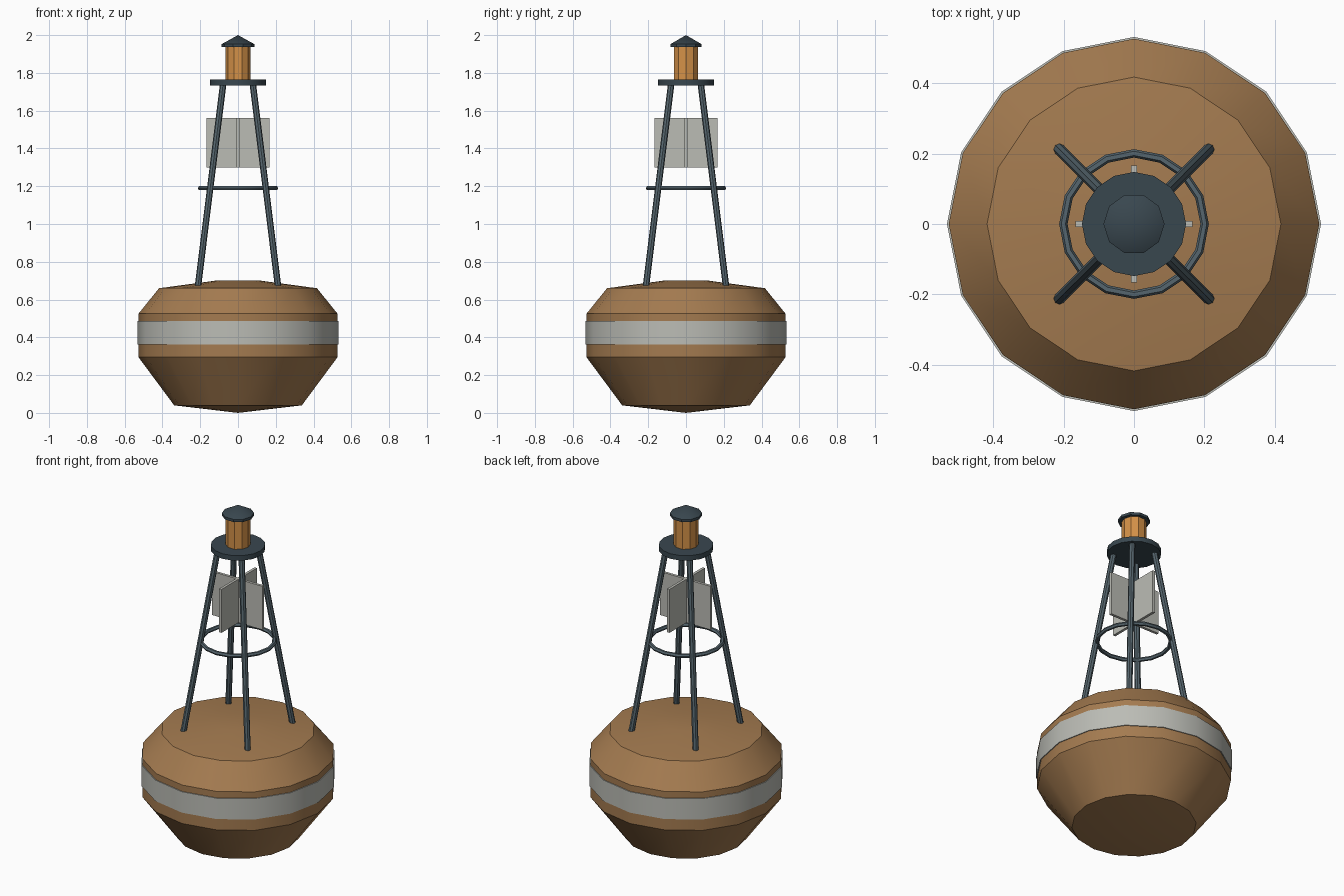
import bpy, bmesh, math
from mathutils import Vector

if "Cube" in bpy.data.objects:
    bpy.data.objects.remove(bpy.data.objects["Cube"])


def material(name, r, g, b):
    m = bpy.data.materials.new(name)
    lin = [((c / 255 + 0.055) / 1.055) ** 2.4 for c in (r, g, b)]
    m.diffuse_color = (*lin, 1)
    m.use_nodes = True
    m.node_tree.nodes["Principled BSDF"].inputs["Base Color"].default_value = m.diffuse_color
    return m


HULL = material("ochre paint", 164, 123, 80)
PALE = material("pale grey", 187, 188, 181)
LAMP = material("amber glass", 212, 145, 72)
STEEL = material("blue grey steel", 86, 102, 110)
DARK = material("dark slate", 57, 71, 79)


def finish(name, bm, mat):
    bmesh.ops.recalc_face_normals(bm, faces=bm.faces)
    me = bpy.data.meshes.new(name)
    bm.to_mesh(me)
    bm.free()
    me.materials.append(mat)
    ob = bpy.data.objects.new(name, me)
    bpy.context.collection.objects.link(ob)
    bpy.ops.object.select_all(action='DESELECT')
    ob.select_set(True)
    bpy.context.view_layer.objects.active = ob
    bpy.ops.object.shade_smooth_by_angle(angle=math.radians(30))
    return ob


def lathe(name, profile, sides, mat, closed=False):
    """Revolve (radius, z) points around z; radius 0 makes a pole."""
    bm = bmesh.new()
    rings = []
    for r, z in profile:
        if r == 0:
            rings.append([bm.verts.new((0, 0, z))] * sides)
        else:
            rings.append([bm.verts.new((r * math.cos(math.tau * i / sides),
                                        r * math.sin(math.tau * i / sides), z))
                          for i in range(sides)])
    pairs = list(zip(rings, rings[1:]))
    if closed:
        pairs.append((rings[-1], rings[0]))
    for a, b in pairs:
        for i in range(sides):
            j = (i + 1) % sides
            quad = list(dict.fromkeys((a[i], a[j], b[j], b[i])))
            bm.faces.new(quad)
    return finish(name, bm, mat)


def rod(name, start, end, radius, sides, mat):
    start, end = Vector(start), Vector(end)
    bm = bmesh.new()
    bmesh.ops.create_cone(bm, cap_ends=True, segments=sides, radius1=radius,
                          radius2=radius, depth=(end - start).length)
    ob = finish(name, bm, mat)
    ob.location = (start + end) / 2
    ob.rotation_euler = (end - start).to_track_quat('Z', 'Y').to_euler()
    return ob


def box(name, size, center, mat):
    bm = bmesh.new()
    bmesh.ops.create_cube(bm, size=1)
    bmesh.ops.scale(bm, vec=size, verts=bm.verts)
    bmesh.ops.translate(bm, vec=center, verts=bm.verts)
    return finish(name, bm, mat)


# Floating hull and its painted band
lathe("hull", [(0, 0), (0.338, 0.04), (0.527, 0.295), (0.527, 0.525),
               (0.418, 0.66), (0.12, 0.70), (0, 0.70)], 16, HULL)
lathe("hull_band", [(0.524, 0.362), (0.532, 0.362), (0.532, 0.487),
                    (0.524, 0.487)], 16, PALE, closed=True)

# Four leaning tower legs
for sx in (-1, 1):
    for sy in (-1, 1):
        rod("tower_leg", (sx * 0.212, sy * 0.212, 0.67),
            (sx * 0.078, sy * 0.078, 1.745), 0.017, 8, STEEL)

# Bracing ring around the legs
lathe("brace_ring", [(0.201 + 0.012 * math.cos(math.tau * k / 6),
                      1.19 + 0.012 * math.sin(math.tau * k / 6))
                     for k in range(6)], 16, STEEL, closed=True)

# Crossed radar reflector plates
box("reflector_plate_x", (0.334, 0.016, 0.26), (0, 0, 1.43), PALE)
box("reflector_plate_y", (0.016, 0.334, 0.26), (0, 0, 1.43), PALE)

# Lantern platform, lantern and cap
lathe("platform", [(0, 1.734), (0.148, 1.734), (0.148, 1.764), (0, 1.764)], 16, DARK)
lathe("lantern", [(0, 1.755), (0.067, 1.755), (0.067, 1.945), (0, 1.945)], 10, LAMP)
lathe("lantern_cap", [(0, 1.936), (0.087, 1.936), (0.087, 1.952), (0, 2.0)], 10, DARK)
